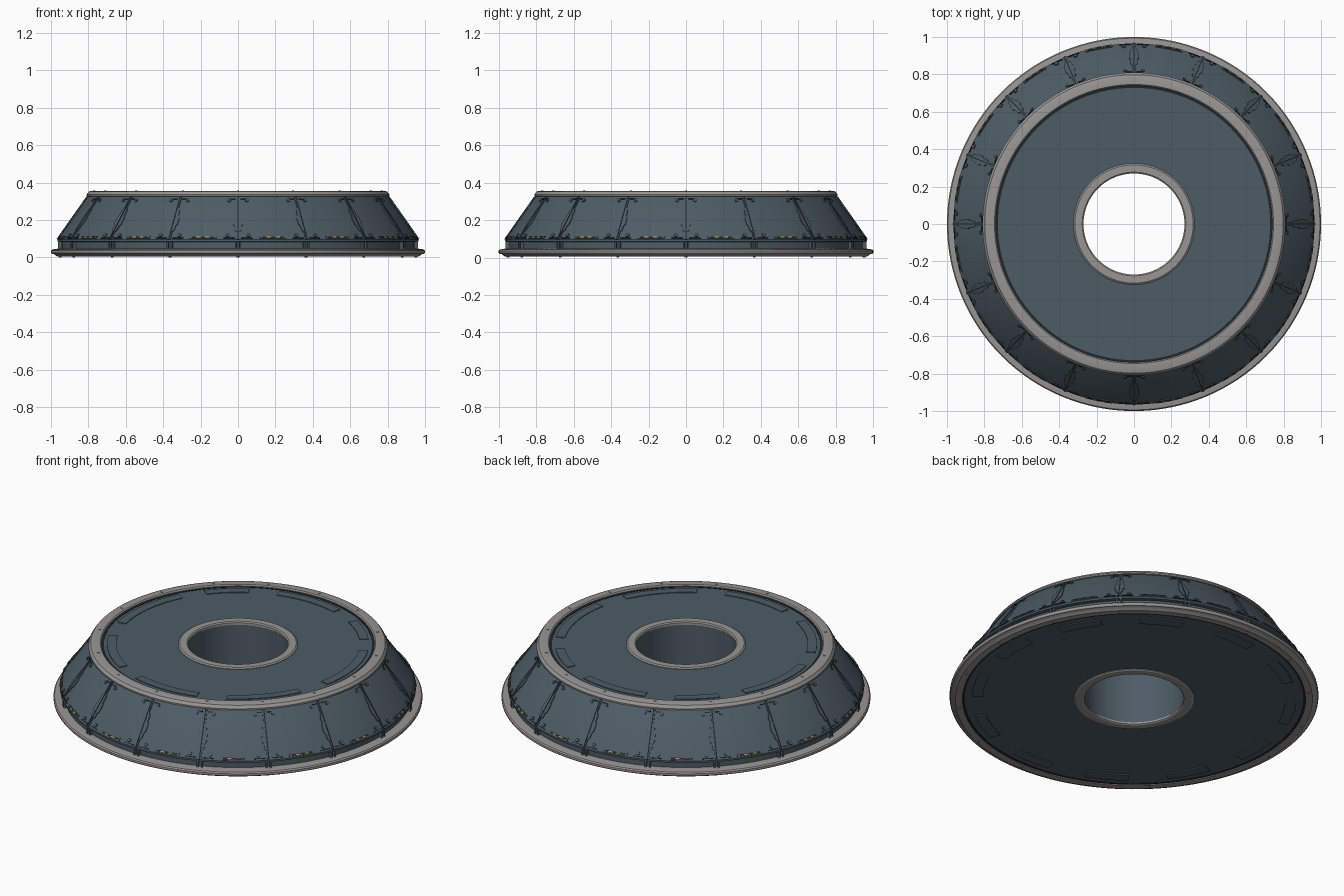
import bpy, bmesh
from math import pi, sin, cos, radians
from mathutils import Vector

if "Cube" in bpy.data.objects:
    bpy.data.objects.remove(bpy.data.objects["Cube"], do_unlink=True)


def material(name, rgb):
    m = bpy.data.materials.new(name)
    m.use_nodes = True
    m.diffuse_color = (*rgb, 1)
    m.node_tree.nodes["Principled BSDF"].inputs["Base Color"].default_value = (*rgb, 1)
    return m


STEEL = material("blue_grey_steel", (0.075, 0.108, 0.132))
TRIM = material("light_grey_trim", (0.31, 0.305, 0.295))
DARK = material("dark_seam", (0.015, 0.02, 0.025))
AMBER = material("amber_light", (0.6, 0.33, 0.06))


def finish(name, bm, mat):
    bmesh.ops.recalc_face_normals(bm, faces=bm.faces)
    mesh = bpy.data.meshes.new(name)
    bm.to_mesh(mesh)
    bm.free()
    mesh.materials.append(mat)
    obj = bpy.data.objects.new(name, mesh)
    bpy.context.collection.objects.link(obj)
    bpy.ops.object.select_all(action='DESELECT')
    obj.select_set(True)
    bpy.context.view_layer.objects.active = obj
    bpy.ops.object.shade_smooth_by_angle(angle=radians(28))
    return obj


def lathe(name, profile, mat, segments=128):
    """Closed (radius, height) section swept around z."""
    bm = bmesh.new()
    rings = []
    for i in range(segments):
        a = 2 * pi * i / segments
        rings.append([bm.verts.new((r * cos(a), r * sin(a), z)) for r, z in profile])
    n = len(profile)
    for i in range(segments):
        p, q = rings[i], rings[(i + 1) % segments]
        for j in range(n):
            k = (j + 1) % n
            bm.faces.new((p[j], q[j], q[k], p[k]))
    return finish(name, bm, mat)


def plates(name, outlines, place, thick, mat):
    """Thin raised plates; place(x, y, height) maps an outline to a surface."""
    bm = bmesh.new()
    for pts in outlines:
        low = [bm.verts.new(place(x, y, -0.003)) for x, y in pts]
        top = [bm.verts.new(place(x, y, thick)) for x, y in pts]
        bm.faces.new(top)
        for i in range(len(pts)):
            j = (i + 1) % len(pts)
            bm.faces.new((low[i], low[j], top[j], top[i]))
    return finish(name, bm, mat)


# Sloped wall frame: angle, distance up the slope, height off the wall
FOOT, HEAD = Vector((0.965, 0.095)), Vector((0.80, 0.33))
UP = (HEAD - FOOT).normalized()
OUT = Vector((UP.y, -UP.x))


def on_slope(a, v, h):
    p = FOOT + UP * v + OUT * h
    return (p.x * cos(a), p.x * sin(a), p.y)


def on_wall(a, z, h, r=0.945):
    return ((r + h) * cos(a), (r + h) * sin(a), z)


def flat(z, side):
    return lambda a, r, h: (r * cos(a), r * sin(a), z + side * h)


def band(centre, half, low, high, steps=8):
    """Curved rectangle in (angle, distance) coordinates."""
    arc = [centre - half + 2 * half * i / steps for i in range(steps + 1)]
    return [(a, low) for a in arc] + [(a, high) for a in reversed(arc)]


def bolt(a, v, size, sides=8):
    return [(a + size * cos(2 * pi * i / sides), v + size * 0.9 * sin(2 * pi * i / sides))
            for i in range(sides)]


# Main ring
lathe("main_body", [(0.275, 0.012), (0.945, 0.012), (0.945, 0.082), (0.965, 0.085),
                    (0.965, 0.095), (0.80, 0.33), (0.78, 0.345), (0.275, 0.345)], STEEL)

# Trim rings
lathe("base_rim", [(0.93, 0.006), (0.968, 0.006), (0.984, 0.018), (0.996, 0.02),
                   (1.0, 0.026), (1.0, 0.036), (0.994, 0.043), (0.96, 0.048), (0.93, 0.048)], TRIM)
lathe("top_rim", [(0.74, 0.335), (0.74, 0.35), (0.746, 0.356), (0.785, 0.356),
                  (0.798, 0.352), (0.81, 0.336), (0.81, 0.328), (0.795, 0.323)], TRIM)
for name, inner, outer in (("upper_hole_rim", 0.335, 0.354), ("lower_hole_rim", 0.02, 0.005)):
    edge = outer + (inner - outer) * 0.3
    lathe(name, [(0.27, inner), (0.27, edge), (0.277, outer), (0.316, outer),
                 (0.324, edge), (0.324, inner)], TRIM)

# Sixteen wall seams with brackets
STEP = 2 * pi / 16
SEAMS = [i * STEP for i in range(16)]
half = [(0.009, 0.0), (0.009, 0.05), (0.02, 0.062), (0.02, 0.085), (0.03, 0.1),
        (0.03, 0.14), (0.022, 0.152), (0.022, 0.19), (0.011, 0.205), (0.011, 0.278)]
bracket = half + [(-u, v) for u, v in reversed(half)]
plates("seam_brackets", [[(a + u, v) for u, v in bracket] for a in SEAMS],
       on_slope, 0.005, STEEL)
plates("seam_gaps", [band(a, 0.003, 0.0, 0.28, 1) for a in SEAMS], on_slope, 0.0065, DARK)
plates("foot_ribs", [band(a + s * 0.012, 0.005, 0.045, 0.084, 1)
                     for a in SEAMS for s in (-1, 1)], on_wall, 0.018, STEEL)

# Panel corner bolts and their short arms
corners = [(a + s * 0.058, v) for a in SEAMS for s in (-1, 1) for v in (0.028, 0.255)]
plates("corner_bolts", [bolt(a, v, 0.011) for a, v in corners], on_slope, 0.007, STEEL)
arms = []
for a in SEAMS:
    for s in (-1, 1):
        arms.append(band(a + s * 0.034, 0.016, 0.262, 0.268, 2))
        arms.append(band(a + s * 0.05, 0.032, 0.009, 0.014, 2))
plates("corner_arms", arms, on_slope, 0.004, DARK)

# Slots with lights at the foot of each panel
MIDS = [a + STEP / 2 for a in SEAMS]
plates("slot_frames", [band(a, 0.075, 0.004, 0.022) for a in MIDS], on_slope, 0.005, STEEL)
plates("slot_recesses", [band(a, 0.062, 0.008, 0.018) for a in MIDS], on_slope, 0.006, DARK)
plates("slot_lights", [band(a + s * 0.025, 0.013, 0.010, 0.015, 2)
                       for a in MIDS for s in (-1, 1)], on_slope, 0.007, AMBER)

# Hatch plates on the top: centre and half width in degrees
hatches = [(90, 16.5), (270, 16.5)]
for c, w in ((50, 10), (8, 20), (-43, 17)):
    hatches += [(c, w), (180 - c, w)]
plates("top_hatches", [band(radians(c), radians(w), 0.66, 0.71, 16) for c, w in hatches],
       flat(0.345, 1), 0.004, STEEL)
lathe("top_groove", [(0.728, 0.343), (0.728, 0.3465), (0.74, 0.3465), (0.74, 0.343)], DARK)

# Hatch plates and groove underneath
plates("bottom_hatches", [band(i * pi / 6, radians(8), 0.82, 0.88) for i in range(12)],
       flat(0.012, -1), 0.006, STEEL)
lathe("bottom_groove", [(0.918, 0.014), (0.918, 0.0105), (0.93, 0.0105), (0.93, 0.014)], DARK)

# Small studs on both rims
plates("top_studs", [bolt(a, 0.768, 0.008) for a in SEAMS], flat(0.356, 1), 0.003, TRIM)
plates("bottom_studs", [bolt(a, 0.95, 0.008) for a in SEAMS], flat(0.006, -1), 0.006, TRIM)
